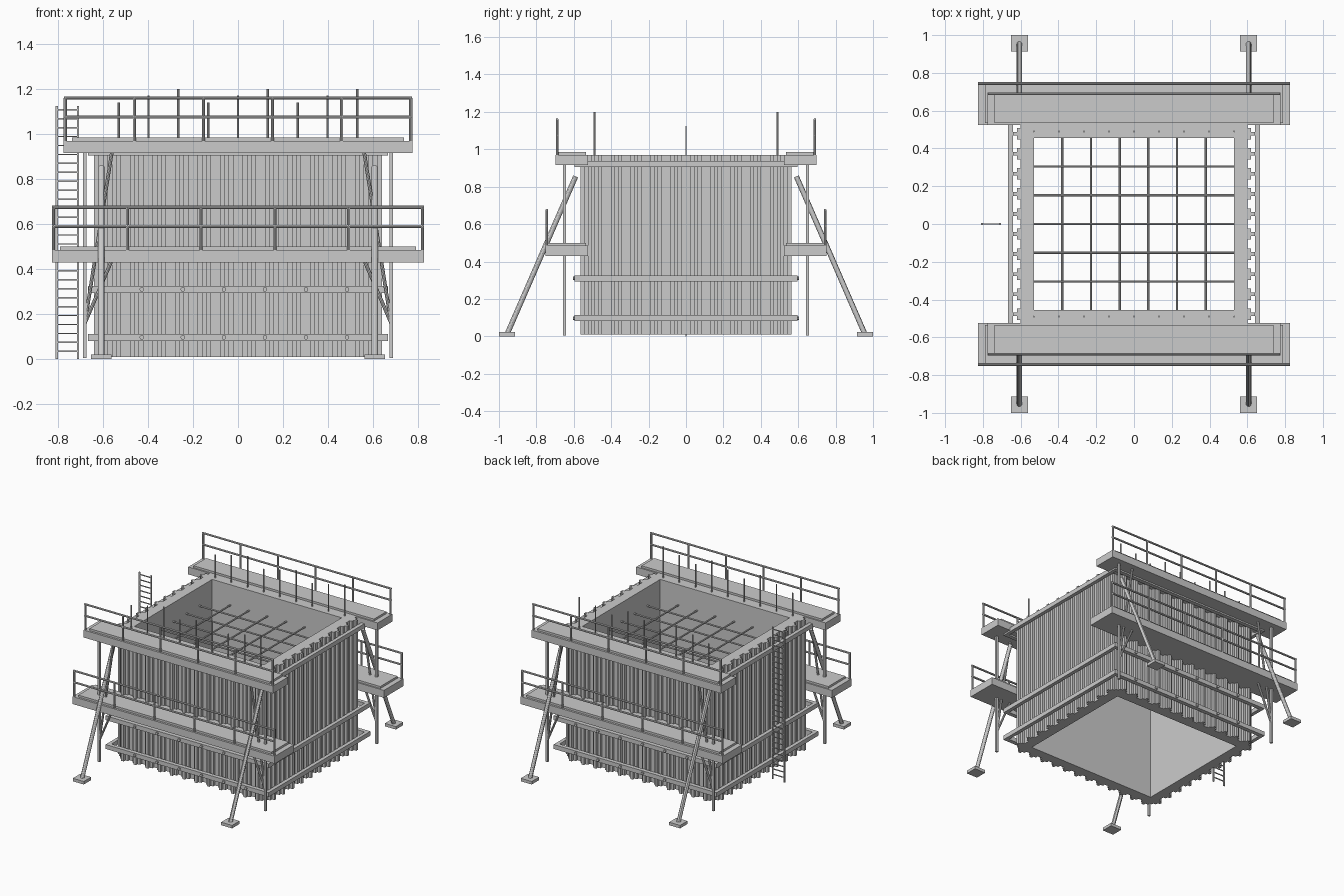
import bpy, bmesh
from mathutils import Vector

if "Cube" in bpy.data.objects:
    bpy.data.objects.remove(bpy.data.objects["Cube"])


class Part:
    """Collects boxes and rods into one named object."""

    def __init__(self, name):
        self.name, self.bm = name, bmesh.new()

    def box(self, x0, x1, y0, y1, z0, z1):
        vs = bmesh.ops.create_cube(self.bm, size=1)['verts']
        for v in vs:
            v.co = Vector(((x0 + x1) / 2 + v.co.x * (x1 - x0),
                           (y0 + y1) / 2 + v.co.y * (y1 - y0),
                           (z0 + z1) / 2 + v.co.z * (z1 - z0)))

    def rod(self, a, b, r, sides=8):
        a, b = Vector(a), Vector(b)
        d = b - a
        vs = bmesh.ops.create_cone(self.bm, cap_ends=True, segments=sides, radius1=r,
                                   radius2=r, depth=d.length)['verts']
        q = d.to_track_quat('Z', 'Y')
        for v in vs:
            v.co = q @ v.co + (a + b) / 2

    def done(self, smooth=False):
        bmesh.ops.recalc_face_normals(self.bm, faces=self.bm.faces)
        me = bpy.data.meshes.new(self.name)
        self.bm.to_mesh(me)
        self.bm.free()
        ob = bpy.data.objects.new(self.name, me)
        bpy.context.collection.objects.link(ob)
        if smooth:
            bpy.context.view_layer.objects.active = ob
            ob.select_set(True)
            bpy.ops.object.shade_smooth_by_angle()
            ob.select_set(False)
        return ob


def span(a, b, n):
    return [a + (b - a) * i / (n - 1) for i in range(n)]


def side(s, a, b):
    return sorted((s * a, s * b))


# Hollow wall box, open at top and bottom
p = Part("formwork_walls")
bm = p.bm
rings = []
for hx, hy, z in ((.60, .525, .01), (.60, .525, .97), (.53, .455, .97), (.53, .455, .01)):
    rings.append([bm.verts.new((sx * hx, sy * hy, z))
                  for sx, sy in ((-1, -1), (1, -1), (1, 1), (-1, 1))])
for i in range(4):
    r, q = rings[i], rings[(i + 1) % 4]
    for j in range(4):
        k = (j + 1) % 4
        bm.faces.new((r[j], r[k], q[k], q[j]))
p.done()

# Vertical studs: wide flange with a narrow outer rib
p = Part("wall_studs")
for s in (-1, 1):
    for w, d0, d1 in ((.03, 0, .02), (.01, .02, .04)):
        for y in span(-.478, .478, 10):
            p.box(*side(s, .60 + d0, .60 + d1), y - w, y + w, .01, .97)
        for x in span(-.55, .55, 12):
            p.box(x - w, x + w, *side(s, .525 + d0, .525 + d1), .01, .97)
p.done()

# Horizontal walers around the box
p = Part("walers")
for z in (.097, .31, .92):
    for s in (-1, 1):
        p.box(*side(s, .64, .667), -.595, .595, z - .016, z + .016)
        p.box(-.667, .667, *side(s, .565, .595), z - .016, z + .016)
p.done()

# Tie bolts through the front and back walers
p = Part("tie_bolts")
for z in (.097, .31):
    for s in (-1, 1):
        for x in span(-.427, .484, 6):
            p.rod((x, s * .56, z), (x, s * .605, z), .01, 10)
p.done(True)

# Work platforms with guard rails, two levels front and back
for level, hx, yo, zb, zt, rails in (("lower", .827, .752, .43, .50, (.59, .675)),
                                     ("upper", .775, .697, .915, .985, (1.075, 1.16))):
    p = Part(level + "_platforms")
    g = Part(level + "_guard_rails")
    for s in (-1, 1):
        p.box(-hx, hx, *side(s, .525, yo), zb, zt - .015)
        p.box(-hx + .037, hx - .037, *side(s, .535, yo - .015), zt - .016, zt)
        y = s * (yo - .008)
        e = hx - .008
        for x in span(-e, e, 6):
            g.rod((x, y, zt - .02), (x, y, rails[1]), .007)
        for z in rails:
            g.rod((-e - .006, y, z), (e + .006, y, z), .007)
    p.done()
    g.done(True)

# Platform support posts and diagonal brackets
p = Part("platform_supports")
for sx in (-1, 1):
    for sy in (-1, 1):
        p.box(*side(sx, .672, .688), *side(sy, .642, .658), .005, .92)
        y = sy * .65
        p.rod((sx * .56, y, .92), (sx * .68, y, .16), .008)
        p.rod((sx * .56, y, .44), (sx * .68, y, .16), .008)
p.done()

# Raking props with foot plates
p = Part("raking_props")
f = Part("prop_feet")
for sx in (-1, 1):
    for sy in (-1, 1):
        x = sx * .607
        p.rod((x, sy * .955, .015), (x, sy * .59, .855), .014, 12)
        f.box(x - .045, x + .045, *side(sy, .914, 1.0), 0, .022)
p.done(True)
f.done()

# Reinforcement mat inside the box
p = Part("rebar_mat")
for x in span(-.38, .38, 6):
    p.rod((x, -.46, .82), (x, .46, .82), .006)
for y in span(-.304, .304, 5):
    p.rod((-.535, y, .832), (.535, y, .832), .006)
p.done(True)

# Starter bars standing out of the front and back wall tops
p = Part("starter_bars")
for s in (-1, 1):
    for i, x in enumerate(span(-.53, .53, 9)):
        p.rod((x, s * .49, .80), (x, s * .49, 1.14 + .03 * (i % 3)), .005)
p.done(True)

# Access ladder on the left
p = Part("ladder")
for x in (-.805, -.71):
    p.box(x - .005, x + .005, -.004, .004, 0, 1.125)
for z in span(.035, 1.108, 28):
    p.box(-.805, -.71, -.003, .003, z - .003, z + .003)
p.done()
